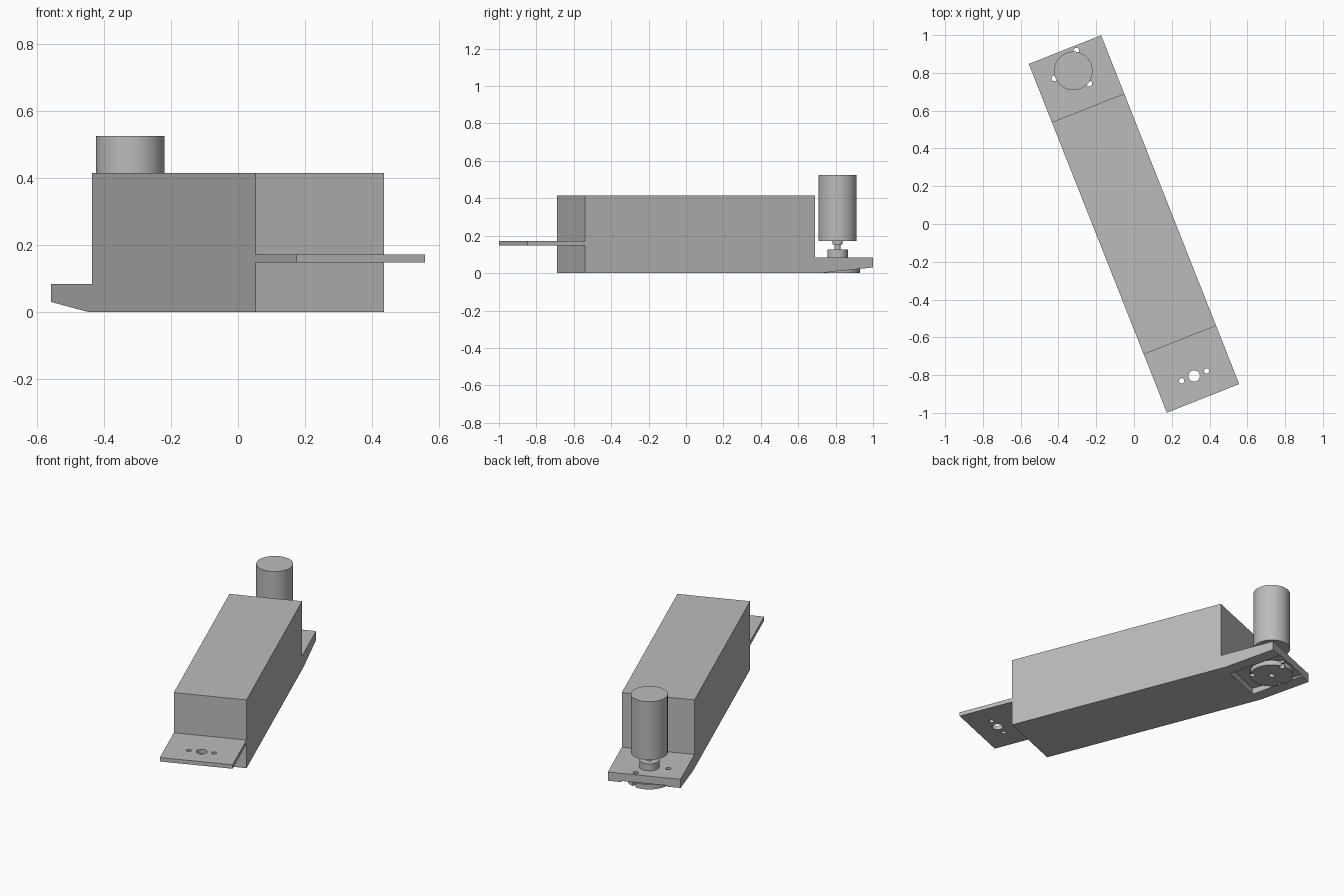
import bpy, bmesh, math
from mathutils import Matrix

cube = bpy.data.objects.get("Cube")
if cube:
    bpy.data.objects.remove(cube, do_unlink=True)

TURN = Matrix.Rotation(math.radians(21.6), 4, 'Z')
HALF_W = 0.206      # half width of the arm
BOX = 0.661         # half length of the box
END = 0.993         # half length overall
MOTOR_Y = 0.872     # motor axis along the arm
PLATE_Y = -0.865    # hole row on the front plate

grey = bpy.data.materials.new("plain grey")
grey.use_nodes = True
grey.diffuse_color = (0.5, 0.5, 0.5, 1)
grey.node_tree.nodes["Principled BSDF"].inputs["Base Color"].default_value = (0.5, 0.5, 0.5, 1)


def finish(name, bm):
    bmesh.ops.recalc_face_normals(bm, faces=bm.faces)
    mesh = bpy.data.meshes.new(name)
    bm.to_mesh(mesh)
    bm.free()
    mesh.materials.append(grey)
    obj = bpy.data.objects.new(name, mesh)
    obj.matrix_world = TURN
    bpy.context.collection.objects.link(obj)
    return obj


def extrude_side(name, outline, half):
    """Extrude a (y, z) side outline across the width."""
    bm = bmesh.new()
    face = bm.faces.new([bm.verts.new((-half, y, z)) for y, z in outline])
    new = bmesh.ops.extrude_face_region(bm, geom=[face])["geom"]
    bmesh.ops.translate(bm, vec=(2 * half, 0, 0),
                        verts=[g for g in new if isinstance(g, bmesh.types.BMVert)])
    return finish(name, bm)


def cylinder(name, x, y, radius, z0, z1, sides=64):
    bm = bmesh.new()
    bmesh.ops.create_cone(bm, cap_ends=True, segments=sides, radius1=radius,
                          radius2=radius, depth=z1 - z0,
                          matrix=Matrix.Translation((x, y, (z0 + z1) / 2)))
    return finish(name, bm)


def activate(obj):
    bpy.ops.object.select_all(action='DESELECT')
    obj.select_set(True)
    bpy.context.view_layer.objects.active = obj


def cut(obj, cutters):
    activate(obj)
    for cutter in cutters:
        mod = obj.modifiers.new("cut", 'BOOLEAN')
        mod.operation = 'DIFFERENCE'
        mod.solver = 'EXACT'
        mod.object = cutter
        bpy.ops.object.modifier_apply(modifier=mod.name)


# Box with the rear shelf, whose underside slopes up to the end
body = extrude_side("arm_body", [(-BOX, 0), (0.69, 0), (END, 0.03), (END, 0.083),
                                 (BOX, 0.083), (BOX, 0.415), (-BOX, 0.415)], HALF_W)

# Thin front mounting plate
plate = extrude_side("front_plate", [(-END, 0.147), (-BOX, 0.147),
                                     (-BOX, 0.171), (-END, 0.171)], HALF_W)

# Motor, its collar and shaft
motor = cylinder("motor", 0, MOTOR_Y, 0.102, 0.171, 0.525)
collar = cylinder("motor_collar", 0, MOTOR_Y, 0.027, 0.153, 0.171, 32)
shaft = cylinder("motor_shaft", 0, MOTOR_Y, 0.016, 0.05, 0.153, 32)

# Drive disc under the shelf, with its hub
disc = cylinder("drive_disc", 0, MOTOR_Y, 0.12, 0, 0.03)
hub = cylinder("drive_hub", 0, MOTOR_Y, 0.055, 0.03, 0.125)

# Cutters: pocket under the shelf, screw holes, bore and plate holes
pocket = extrude_side("pocket_cutter", [(0.68, -0.1), (1.1, -0.1),
                                        (1.1, 0.037), (0.68, 0.037)], 0.13)
screws = []
for angle in (60, 180, 300):
    a = math.radians(angle)
    screws.append(cylinder("screw_cutter", 0.108 * math.cos(a),
                           MOTOR_Y + 0.108 * math.sin(a), 0.015, -0.1, 0.13, 24))
bore = cylinder("bore_cutter", 0, MOTOR_Y, 0.016, -0.1, 0.05, 32)
plate_holes = [cylinder("plate_cutter", x, PLATE_Y, r, 0.1, 0.2, 32)
               for x, r in ((0, 0.03), (-0.071, 0.014), (0.071, 0.014))]

cut(body, [pocket] + screws)
cut(disc, screws + [bore])
cut(hub, [bore])
cut(plate, plate_holes)

for helper in [pocket, bore] + screws + plate_holes:
    bpy.data.objects.remove(helper, do_unlink=True)

for obj in (body, plate, motor, collar, shaft, disc, hub):
    activate(obj)
    bpy.ops.object.shade_smooth_by_angle(angle=math.radians(30))
